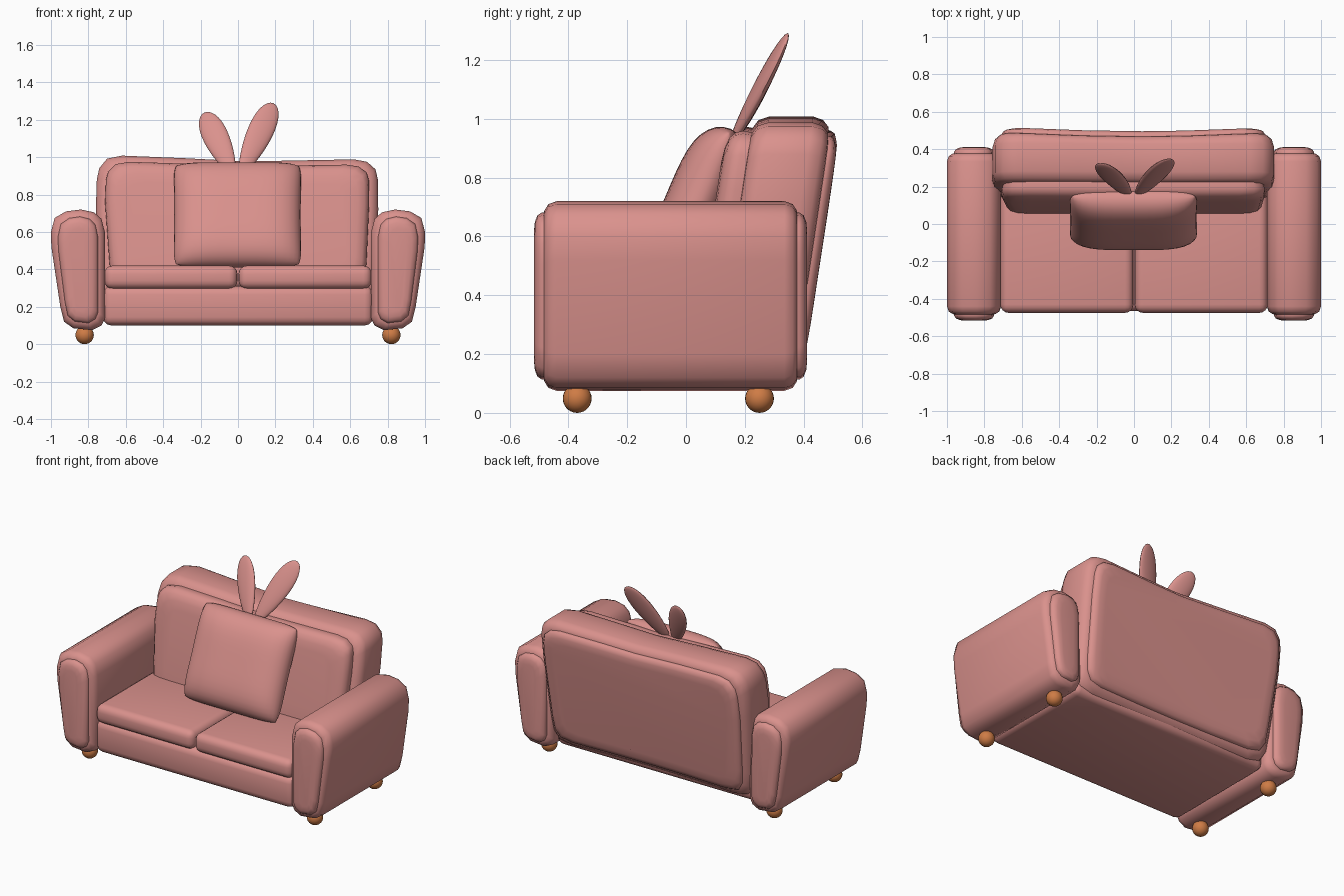
import bpy, bmesh, math
from mathutils import Vector, Matrix

if "Cube" in bpy.data.objects:
    bpy.data.objects.remove(bpy.data.objects["Cube"])


def material(name, col):
    m = bpy.data.materials.new(name)
    m.diffuse_color = (*col, 1)
    m.use_nodes = True
    m.node_tree.nodes["Principled BSDF"].inputs["Base Color"].default_value = m.diffuse_color
    return m


PINK = material("dusty pink fabric", (0.70, 0.285, 0.265))
WOOD = material("orange wood", (0.62, 0.20, 0.06))


def finish(name, bm, mat=PINK, angle=50):
    bmesh.ops.recalc_face_normals(bm, faces=bm.faces)
    me = bpy.data.meshes.new(name)
    bm.to_mesh(me)
    bm.free()
    me.materials.append(mat)
    ob = bpy.data.objects.new(name, me)
    bpy.context.collection.objects.link(ob)
    bpy.ops.object.select_all(action='DESELECT')
    ob.select_set(True)
    bpy.context.view_layer.objects.active = ob
    bpy.ops.object.shade_smooth_by_angle(angle=math.radians(angle))
    return ob


def loft(name, profile, sections, warp=None):
    """Skin an xz profile along y; each section is (y, inset)."""
    xs, zs = [p[0] for p in profile], [p[1] for p in profile]
    cx, cz = (min(xs) + max(xs)) / 2, (min(zs) + max(zs)) / 2
    hx, hz = (max(xs) - min(xs)) / 2, (max(zs) - min(zs)) / 2
    bm = bmesh.new()
    rings = []
    for y, d in sections:
        rings.append([bm.verts.new((cx + (x - cx) * (1 - d / hx), y,
                                    cz + (z - cz) * (1 - d / hz))) for x, z in profile])
    n = len(profile)
    for a, b in zip(rings, rings[1:]):
        for i in range(n):
            j = (i + 1) % n
            bm.faces.new((a[i], a[j], b[j], b[i]))
    bm.faces.new(rings[0])
    bm.faces.new(rings[-1])
    if warp:
        for v in bm.verts:
            v.co = warp(v.co)
    return finish(name, bm)


def rounded_box(name, lo, hi, r, seg=3):
    bm = bmesh.new()
    bmesh.ops.create_cube(bm, size=1)
    lo, hi = Vector(lo), Vector(hi)
    for v in bm.verts:
        v.co = Vector(((lo[i] + hi[i]) / 2 + v.co[i] * (hi[i] - lo[i]) for i in range(3)))
    bmesh.ops.bevel(bm, geom=bm.edges[:], offset=r, segments=seg, profile=0.5, affect='EDGES')
    return finish(name, bm)


# arms with padded front and back panels, ball feet, seat cushions
ARM = [(0.71, 0.14), (0.73, 0.10), (0.78, 0.075), (0.88, 0.085), (0.93, 0.12), (0.95, 0.20),
       (0.998, 0.52), (1.0, 0.60), (0.98, 0.675), (0.92, 0.71), (0.84, 0.72), (0.77, 0.705),
       (0.73, 0.67), (0.712, 0.60)]
for side, s in (("left", -1), ("right", 1)):
    prof = [(s * x, z) for x, z in ARM]
    loft(side + "_arm", prof, [(-0.485, 0.05), (-0.482, 0.032), (-0.468, 0.010), (-0.44, 0),
                               (0.335, 0), (0.363, 0.010), (0.377, 0.032), (0.38, 0.05)])
    loft(side + "_arm_front_panel", prof, [(-0.46, 0.040), (-0.490, 0.038), (-0.505, 0.048),
                                           (-0.514, 0.07), (-0.517, 0.10)])
    loft(side + "_arm_back_panel", prof, [(0.355, 0.040), (0.385, 0.038), (0.400, 0.048),
                                          (0.409, 0.07), (0.412, 0.10)])
    for end, y in (("front", -0.37), ("back", 0.25)):
        bm = bmesh.new()
        bmesh.ops.create_uvsphere(bm, u_segments=24, v_segments=14, radius=0.049,
                                  matrix=Matrix.Translation((s * 0.82, y, 0.049)))
        finish(f"{side}_{end}_foot", bm, WOOD)
    a, b = sorted((s * 0.003, s * 0.715))
    rounded_box(side + "_seat_cushion", (a, -0.475, 0.295), (b, 0.2, 0.42), 0.045, 4)

# base under the seat
rounded_box("base", (-0.722, -0.465, 0.10), (0.722, 0.33, 0.31), 0.045)


# leaning backrest, slightly hollow in the middle
def lean(co):
    mid = max(0, 1 - (co.x / 0.7) ** 2)
    y = co.y + 0.15 * (co.z - 0.72)
    if co.y > 0.4:
        y -= 0.02 * mid
    return Vector((co.x, y, co.z))


BACK = [(-0.735, 0.30), (-0.725, 0.20), (-0.69, 0.14), (-0.60, 0.12), (-0.3, 0.12), (0, 0.12),
        (0.3, 0.12), (0.60, 0.12), (0.69, 0.14), (0.725, 0.20), (0.735, 0.30), (0.75, 0.72),
        (0.748, 0.88), (0.735, 0.935), (0.69, 0.975), (0.62, 0.988), (0.3, 0.982), (0.05, 0.977),
        (-0.3, 0.995), (-0.62, 1.008), (-0.70, 0.992), (-0.742, 0.94), (-0.755, 0.88), (-0.76, 0.72)]
loft("backrest", BACK, [(0.185, 0.06), (0.188, 0.04), (0.205, 0.012), (0.24, 0), (0.39, 0),
                        (0.43, 0.012), (0.452, 0.035), (0.458, 0.06)], lean)
loft("backrest_rear_panel", BACK, [(0.43, 0.05), (0.462, 0.048), (0.478, 0.058),
                                   (0.489, 0.085), (0.492, 0.13)], lean)
FRONT = [(x * 0.935, 0.30 + (z - 0.12) * 0.76) for x, z in BACK]
loft("back_cushion", FRONT, [(0.21, 0.01), (0.16, 0), (0.135, 0.006), (0.115, 0.025),
                             (0.105, 0.06), (0.10, 0.11)], lean)

# puffy throw pillow
bm = bmesh.new()
N = 20
for face, thick in ((-1, 0.115), (1, 0.09)):
    grid = []
    for j in range(N + 1):
        row = []
        for i in range(N + 1):
            # sine spacing gathers rows near the seam
            u = math.sin((i / N - 0.5) * math.pi)
            v = math.sin((j / N - 0.5) * math.pi)
            t = ((1 - u ** 4) * (1 - v ** 4)) ** 0.5
            x = 0.345 * u * (1 - 0.05 * v ** 8) * (1 - 0.02 * (1 - v * v))
            z = 0.30 * v * (1 - 0.05 * u ** 8)
            row.append(bm.verts.new((x - 0.003, face * thick * t, z)))
        grid.append(row)
    for j in range(N):
        for i in range(N):
            bm.faces.new((grid[j][i], grid[j][i + 1], grid[j + 1][i + 1], grid[j + 1][i]))
bmesh.ops.remove_doubles(bm, verts=bm.verts, dist=0.0005)
bm.transform(Matrix.Translation((0, 0.035, 0.69)) @ Matrix.Rotation(math.radians(-23), 4, 'X'))
finish("throw_pillow", bm, angle=80)


# two flat leaf-shaped ears on top of the pillow
def ear(name, base, tip, width, thick):
    base, tip = Vector(base), Vector(tip)
    axis = tip - base
    up = axis.normalized()
    across = Vector((0, 1, 0)).cross(up).normalized()
    m = Matrix((across, up.cross(across), up)).transposed().to_4x4()
    bm = bmesh.new()
    bmesh.ops.create_uvsphere(bm, u_segments=20, v_segments=16, radius=1)
    for v in bm.verts:
        k = 1 + 0.3 * v.co.z
        v.co = Vector((v.co.x * width * k, v.co.y * thick, v.co.z * axis.length / 2))
    bm.transform(Matrix.Translation((base + tip) / 2) @ m)
    finish(name, bm)


ear("left_ear", (-0.025, 0.15, 0.91), (-0.180, 0.325, 1.238), 0.066, 0.022)
ear("right_ear", (0.015, 0.15, 0.91), (0.190, 0.348, 1.288), 0.066, 0.022)
